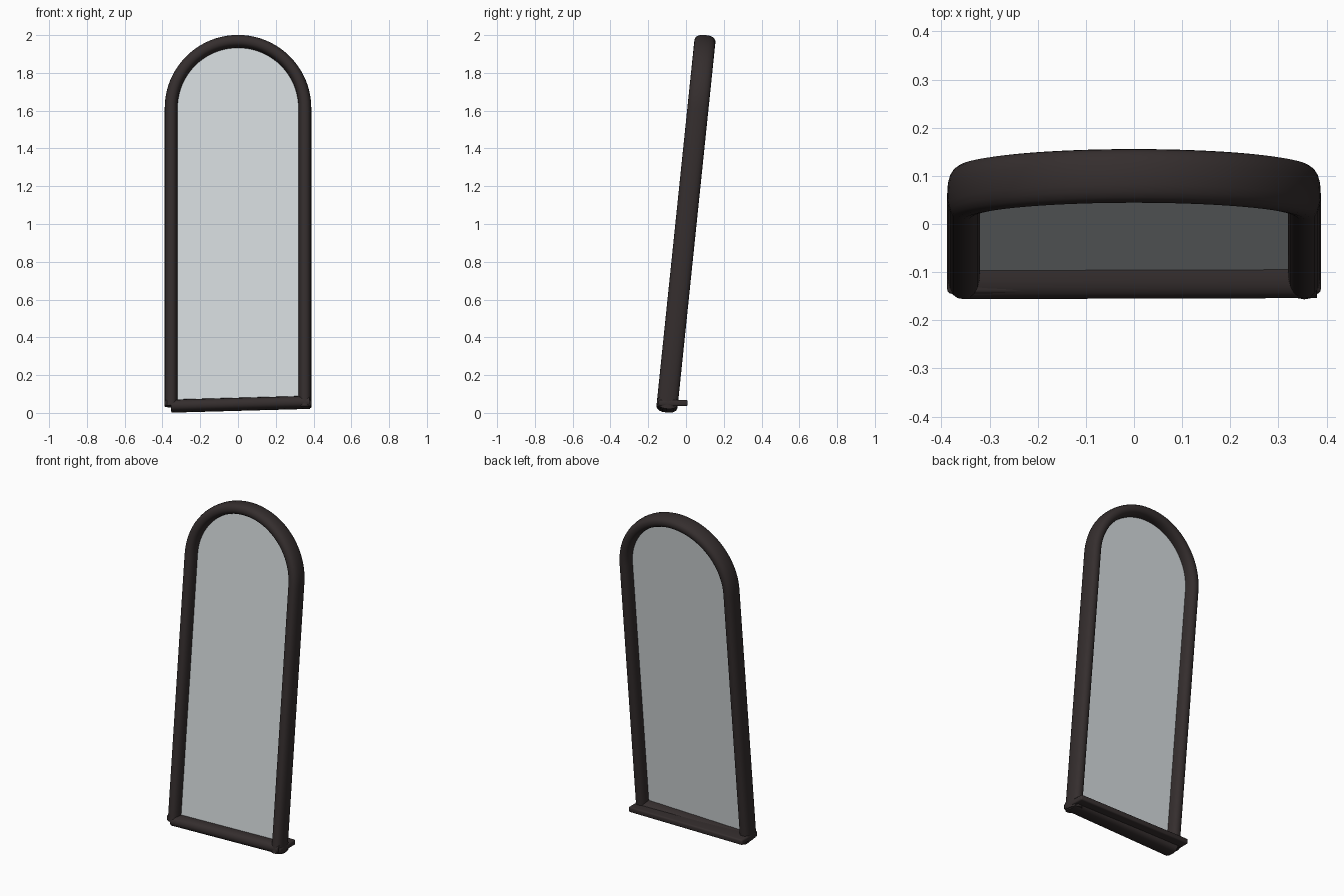
import bpy, bmesh, math
from mathutils import Vector

if "Cube" in bpy.data.objects:
    bpy.data.objects.remove(bpy.data.objects["Cube"], do_unlink=True)

LEAN = math.radians(5.92)
BASE_Y = -0.104
RADIUS = 0.354           # arch centreline
SPRING = 1.623           # height where the arch begins
HALF_W, HALF_D = 0.034, 0.056
SIDES = 20


def material(name, color, rough):
    m = bpy.data.materials.new(name)
    m.use_nodes = True
    m.diffuse_color = (*color, 1)
    bsdf = m.node_tree.nodes["Principled BSDF"]
    bsdf.inputs["Base Color"].default_value = (*color, 1)
    bsdf.inputs["Roughness"].default_value = rough
    return m


wood = material("dark brown wood", (0.035, 0.027, 0.027), 0.6)
silver = material("pale silver glass", (0.66, 0.70, 0.72), 0.5)


def finish(bm, name, mat, lean=True, smooth=True):
    bmesh.ops.recalc_face_normals(bm, faces=bm.faces)
    mesh = bpy.data.meshes.new(name)
    bm.to_mesh(mesh)
    bm.free()
    mesh.materials.append(mat)
    obj = bpy.data.objects.new(name, mesh)
    bpy.context.collection.objects.link(obj)
    if lean:
        obj.rotation_euler.x = -LEAN
        obj.location.y = BASE_Y
    if smooth:
        bpy.ops.object.select_all(action="DESELECT")
        obj.select_set(True)
        bpy.context.view_layer.objects.active = obj
        bpy.ops.object.shade_smooth_by_angle(angle=math.radians(40))
    return obj


def squircle(a, power=2.4):
    c, s = math.cos(a), math.sin(a)
    return (math.copysign(abs(c) ** (2 / power), c) * HALF_W,
            math.copysign(abs(s) ** (2 / power), s) * HALF_D)


def sweep(path, name):
    """Sweep the rounded moulding section along a path in the x-z plane."""
    bm = bmesh.new()
    rings = []
    for i, p in enumerate(path):
        tangent = (path[min(i + 1, len(path) - 1)] - path[max(i - 1, 0)]).normalized()
        side = Vector((tangent.z, 0, -tangent.x))
        ring = []
        for k in range(SIDES):
            u, v = squircle(math.tau * k / SIDES)
            ring.append(bm.verts.new(p + side * u + Vector((0, v, 0))))
        rings.append(ring)
    for a, b in zip(rings, rings[1:]):
        for k in range(SIDES):
            n = (k + 1) % SIDES
            bm.faces.new((a[k], a[n], b[n], b[k]))
    bm.faces.new(rings[0])
    bm.faces.new(rings[-1])
    return finish(bm, name, wood)


# Arched frame: two legs joined by a half circle
arch = [Vector((-RADIUS * math.cos(math.pi * i / 40), 0,
                SPRING + RADIUS * math.sin(math.pi * i / 40))) for i in range(41)]
outline = [Vector((-RADIUS, 0, 0.035))] + arch + [Vector((RADIUS, 0, 0.03))]
sweep(outline, "arched_frame")

# Bottom rail, slightly sloped
sweep([Vector((-RADIUS, 0, 0.036)), Vector((0.38, 0, 0.056))], "bottom_rail")

# Mirror pane set in the middle of the frame
bm = bmesh.new()
bm.faces.new([bm.verts.new(p) for p in outline])
finish(bm, "mirror_pane", silver, smooth=False)

# Level shelf through the foot, projecting at the back
bm = bmesh.new()
bmesh.ops.create_cube(bm, size=1)
bmesh.ops.scale(bm, vec=(0.776, 0.153, 0.033), verts=bm.verts)
bmesh.ops.translate(bm, vec=(0, -0.0685, 0.0525), verts=bm.verts)
bmesh.ops.bevel(bm, geom=bm.edges[:], offset=0.009, segments=3,
                profile=0.5, affect="EDGES")
finish(bm, "foot_shelf", wood, lean=False)
